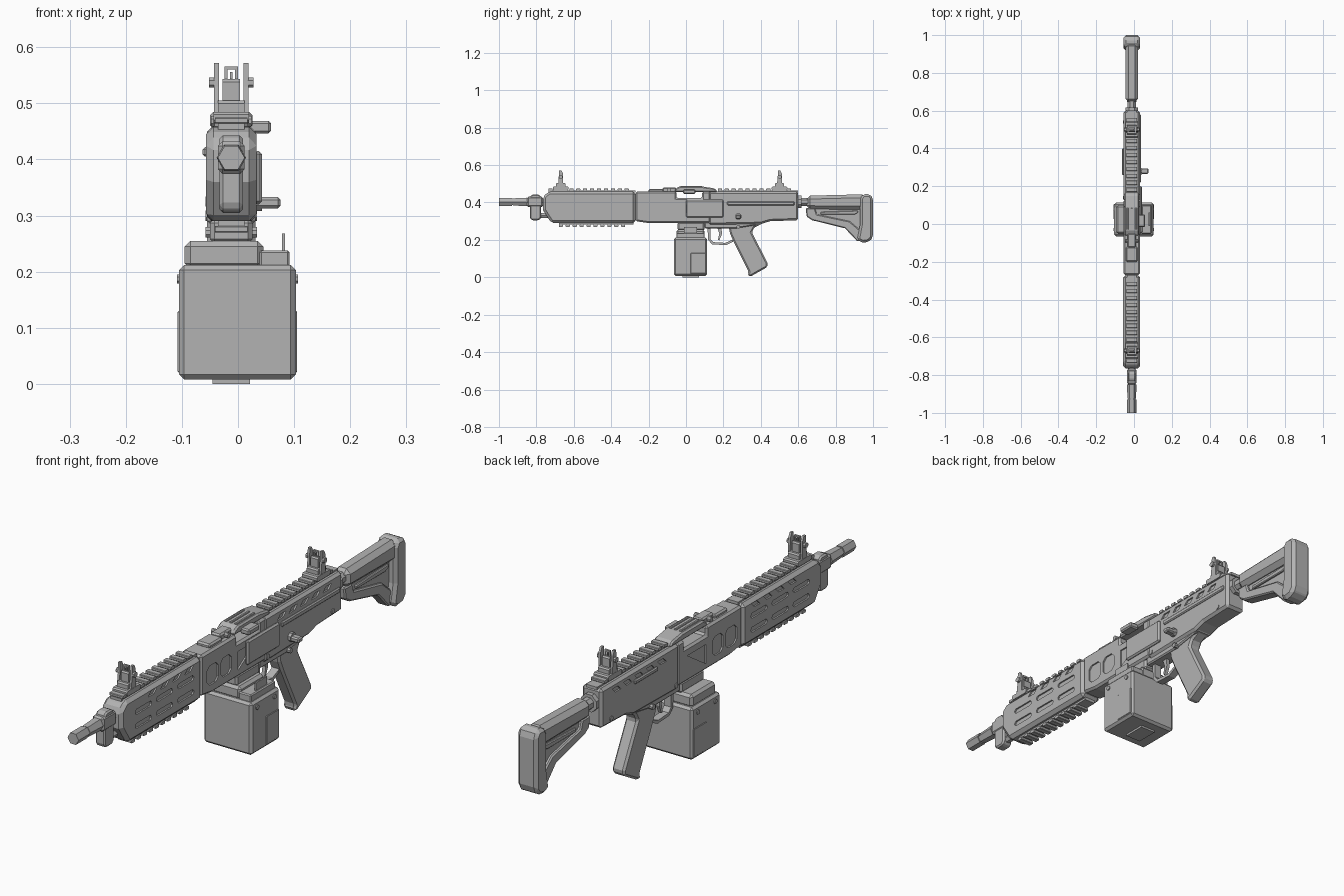
import bpy, bmesh, math
from mathutils import Matrix, Vector

if "Cube" in bpy.data.objects:
    bpy.data.objects.remove(bpy.data.objects["Cube"], do_unlink=True)

AXIS = -0.012  # sideways position of the bore line
metal = bpy.data.materials.new("plain grey")
metal.use_nodes = True
GREY = (0.45, 0.45, 0.45, 1)
metal.diffuse_color = GREY
metal.node_tree.nodes["Principled BSDF"].inputs["Base Color"].default_value = GREY


def add_prism(bm, outline, left, right):
    """Extrude a (y, z) outline between two x positions."""
    rings = [[bm.verts.new((x, y, z)) for y, z in outline] for x in (left, right)]
    count = len(outline)
    bm.faces.new(rings[0])
    bm.faces.new(rings[1][::-1])
    for i in range(count):
        j = (i + 1) % count
        bm.faces.new((rings[0][i], rings[1][i], rings[1][j], rings[0][j]))


def rect(y, z):
    return [(y[0], z[0]), (y[1], z[0]), (y[1], z[1]), (y[0], z[1])]


def clipped(y, z, c):
    """Rectangle with its corners cut off."""
    return [(y[0] + c, z[0]), (y[1] - c, z[0]), (y[1], z[0] + c), (y[1], z[1] - c),
            (y[1] - c, z[1]), (y[0] + c, z[1]), (y[0], z[1] - c), (y[0], z[0] + c)]


def to_object(name, bm):
    bmesh.ops.recalc_face_normals(bm, faces=bm.faces)
    mesh = bpy.data.meshes.new(name)
    bm.to_mesh(mesh)
    bm.free()
    ob = bpy.data.objects.new(name, mesh)
    bpy.context.collection.objects.link(ob)
    ob.location.x = AXIS
    mesh.materials.append(metal)
    return ob


def finish(ob, bevel=0, recesses=(), half=0, depth=0):
    """Chamfer the part, then sink the outlines into both of its sides."""
    if bevel:
        mod = ob.modifiers.new("chamfer", "BEVEL")
        mod.width, mod.segments, mod.limit_method = bevel, 1, "ANGLE"
        mod.angle_limit = math.radians(35)
    cutter = None
    if recesses:
        bm = bmesh.new()
        for outline in recesses:
            add_prism(bm, outline, half - depth, half + 0.03)
            add_prism(bm, outline, -half - 0.03, depth - half)
        cutter = to_object("recess_cutter", bm)
        cutter.hide_render = True
        mod = ob.modifiers.new("recess", "BOOLEAN")
        mod.object, mod.operation, mod.solver = cutter, "DIFFERENCE", "EXACT"
    bpy.context.view_layer.update()
    graph = bpy.context.evaluated_depsgraph_get()
    baked = bpy.data.meshes.new_from_object(ob.evaluated_get(graph))
    ob.modifiers.clear()
    ob.data = baked
    if cutter:
        bpy.data.objects.remove(cutter, do_unlink=True)
    return ob


def prism(name, outline, half, bevel=0.0, recesses=(), depth=0.006):
    bm = bmesh.new()
    add_prism(bm, outline, -half, half)
    return finish(to_object(name, bm), bevel, recesses, half, depth)


def box(name, x, y, z, bevel=0.0):
    bm = bmesh.new()
    add_prism(bm, rect(y, z), *x)
    return finish(to_object(name, bm), bevel)


def rod(name, start, end, r1, r2=None, sides=8, sections=None):
    """Faceted rod between two points."""
    start, end = Vector(start), Vector(end)
    axis = end - start
    bm = bmesh.new()
    turn = axis.to_track_quat("Z", "Y").to_matrix().to_4x4()
    place = Matrix.Translation((start + end) / 2) @ turn @ Matrix.Rotation(math.pi / sides, 4, "Z")
    bmesh.ops.create_cone(bm, cap_ends=True, segments=sides, radius1=r1,
                          radius2=r1 if r2 is None else r2, depth=axis.length, matrix=place)
    return to_object(name, bm)


def rail(name, y0, y1, low, high, flip=False):
    """Slotted accessory rail with a narrow base and wide teeth."""
    bm = bmesh.new()
    mid = (low + high) / 2
    base, teeth = ((mid, high), (low, mid)) if flip else ((low, mid), (mid, high))
    add_prism(bm, rect((y0, y1), base), -0.024, 0.024)
    pitch = 0.037
    for i in range(int((y1 - y0) / pitch)):
        y = y0 + i * pitch
        add_prism(bm, clipped((y, y + 0.022), teeth, 0.002), -0.029, 0.029)
    return to_object(name, bm)


def slanted(y, z, length=0.035, height=0.018):
    return [(y, z), (y + length, z), (y + length + height, z + height), (y + height, z + height)]


# Barrel and muzzle
BORE = 0.403
rod("barrel", (0, -0.95, BORE), (0, -0.7, BORE), 0.02, sides=6)
rod("muzzle", (0, -1, BORE), (0, -0.93, BORE), 0.024, sides=6)
rod("muzzle_collar", (0, -0.925, BORE), (0, -0.85, BORE), 0.022, 0.026, sides=6)
rod("gas_tube", (0, -0.8, 0.33), (0, -0.7, 0.33), 0.015, sides=6)
prism("gas_block", clipped((-0.835, -0.775), (0.305, 0.443), 0.012), 0.021, 0.006)
box("gas_block_band", (-0.024, 0.024), (-0.85, -0.765), (0.375, 0.432), 0.008)

# Handguard with two rows of long slots and slanted vents
vents = [clipped((y, y + 0.1), (z, z + 0.02), 0.007)
         for z in (0.33, 0.385) for y in (-0.68, -0.55, -0.42)]
vents += [slanted(-0.6 + i * 0.075, 0.425) for i in range(4)]
prism("handguard", [(-0.765, 0.36), (-0.72, 0.29), (-0.27, 0.29), (-0.27, 0.458),
                    (-0.735, 0.458), (-0.765, 0.43)], 0.045, 0.013, vents)
rail("top_front_rail", -0.735, -0.27, 0.453, 0.475)
rail("bottom_rail", -0.68, -0.28, 0.27, 0.293, flip=True)

# Receiver: front half with a feed opening, rear half sloping to the stock
panels = [clipped((-0.235, -0.165), (0.325, 0.4), 0.015),
          clipped((-0.15, -0.085), (0.325, 0.4), 0.015),
          [(-0.045, 0.39), (0.07, 0.39), (-0.045, 0.315)]]
prism("front_receiver", [(-0.27, 0.3), (-0.2, 0.29), (0.13, 0.29), (0.13, 0.458), (0.085, 0.458),
                         (0.085, 0.423), (-0.05, 0.423), (-0.05, 0.458), (-0.27, 0.458)],
      0.043, 0.008, panels)
windows = [slanted(0.2 + i * 0.07, 0.418) for i in range(5)]
prism("rear_receiver", [(0.12, 0.28), (0.4, 0.285), (0.45, 0.3), (0.6, 0.305),
                        (0.6, 0.458), (0.12, 0.458)], 0.043, 0.01, windows)
prism("lower_receiver", [(0.1, 0.262), (0.27, 0.262), (0.41, 0.285), (0.41, 0.33), (0.1, 0.33)],
      0.034, 0.005)
rail("top_rear_rail", 0.17, 0.6, 0.453, 0.475)
box("side_plate", (0.04, 0.055), (0.0, 0.2), (0.32, 0.415), 0.006)
box("left_rib", (0.04, 0.05), (0.22, 0.58), (0.385, 0.405), 0.004)
box("right_rib", (-0.051, -0.04), (0.26, 0.4), (0.405, 0.422), 0.004)

# Feed cover with raised ribs
prism("feed_cover", [(-0.06, 0.455), (0.17, 0.455), (0.155, 0.475), (0.09, 0.485),
                     (-0.035, 0.485), (-0.06, 0.472)], 0.038, 0.006)
for i in (-1, 0, 1):
    x = i * 0.022
    box("cover_rib", (x - 0.005, x + 0.005), (-0.03, 0.085), (0.48, 0.489), 0.002)
box("cover_front_block", (-0.03, 0.03), (-0.2, -0.12), (0.453, 0.472), 0.006)
box("cover_hinge", (-0.022, 0.022), (-0.125, -0.05), (0.453, 0.48), 0.006)
rod("hinge_pin", (-0.036, -0.09, 0.468), (0.036, -0.09, 0.468), 0.01)
box("cover_latch", (0.03, 0.071), (-0.015, 0.05), (0.446, 0.469), 0.005)

# Box magazine, stepped lid and feed neck
SHIFT = 0.011
box("magazine", (SHIFT - 0.104, SHIFT + 0.104), (-0.065, 0.113), (0.008, 0.212), 0.009)
box("magazine_foot", (-0.033, 0.033), (-0.02, 0.07), (0, 0.012))
box("lid_high", (-0.083, 0.057), (-0.052, 0.1), (0.205, 0.255), 0.01)
box("lid_low", (0.05, 0.104), (-0.052, 0.1), (0.205, 0.238), 0.004)
box("lid_tab", (0.09, 0.096), (-0.01, 0.06), (0.23, 0.268))
box("feed_neck", (-0.038, 0.038), (-0.045, 0.1), (0.25, 0.295), 0.008)
for side in (-1, 1):
    for y in (-0.03, 0.078):
        rod("magazine_rivet", (SHIFT + side * 0.1, y, 0.187), (SHIFT + side * 0.108, y, 0.187), 0.009)
    x = SHIFT + side * 0.1035
    box("magazine_side_panel", (x - 0.003, x + 0.003), (0.025, 0.105), (0.02, 0.13), 0.002)

# Pistol grip, trigger and guard
prism("grip", [(0.225, 0.29), (0.235, 0.235), (0.255, 0.19), (0.335, 0.03), (0.33, 0.01),
               (0.345, 0.004), (0.435, 0.055), (0.437, 0.075), (0.352, 0.24), (0.365, 0.265),
               (0.41, 0.29)], 0.027, 0.009)
prism("trigger_guard", [(0.115, 0.27), (0.118, 0.2), (0.14, 0.176), (0.215, 0.172), (0.25, 0.19),
                        (0.25, 0.202), (0.21, 0.184), (0.145, 0.188), (0.131, 0.205),
                        (0.131, 0.27)], 0.015)
prism("trigger", [(0.165, 0.27), (0.19, 0.27), (0.192, 0.23), (0.178, 0.197),
                  (0.171, 0.2), (0.178, 0.235)], 0.007)

# Selector lever and pins
rod("selector_pivot", (0.03, 0.28, 0.325), (0.055, 0.28, 0.325), 0.018)
prism_bits = [("selector_lever", (0.05, 0.088), (0.265, 0.295), (0.313, 0.333))]
for bit in prism_bits:
    box(*bit, 0.005)
for y, z in ((0.28, 0.27), (0.14, 0.3), (0.54, 0.325)):
    rod("receiver_pin", (-0.046, y, z), (0.046, y, z), 0.01)

# Folding sights
for name, y in (("front_sight", -0.67), ("rear_sight", 0.5)):
    bm = bmesh.new()
    for reach, low, high, half in ((0.042, 0.465, 0.485, 0.032), (0.025, 0.48, 0.505, 0.024),
                                   (0.012, 0.5, 0.543, 0.016)):
        add_prism(bm, clipped((y - reach, y + reach), (low, high), 0.005), -half, half)
    for side in (-1, 1):
        ear = [(y - 0.016, 0.48), (y + 0.014, 0.48), (y + 0.012, 0.555),
               (y + 0.004, 0.572), (y - 0.008, 0.572), (y - 0.01, 0.53)]
        add_prism(bm, ear, side * 0.022, side * 0.031)
        add_prism(bm, clipped((y - 0.01, y + 0.01), (0.528, 0.546), 0.005),
                  side * 0.03, side * 0.04)
        add_prism(bm, rect((y - 0.004, y + 0.004), (0.54, 0.565)), side * 0.007, side * 0.012)
    add_prism(bm, rect((y - 0.004, y + 0.004), (0.56, 0.566)), -0.012, 0.012)
    add_prism(bm, rect((y - 0.003, y + 0.003), (0.54, 0.556)), -0.002, 0.002)
    to_object(name, bm)

# Shoulder stock
rod("buffer_tube", (0, 0.58, BORE), (0, 0.68, BORE), 0.024)
rod("buffer_collar", (0, 0.6, BORE), (0, 0.618, BORE), 0.036)
prism("stock_body", [(0.645, 0.365), (0.96, 0.362), (0.96, 0.444), (0.645, 0.436)], 0.034, 0.018)
prism("stock_web", [(0.66, 0.37), (0.66, 0.33), (0.86, 0.275), (0.94, 0.21), (0.94, 0.37)], 0.012)
prism("stock_strut", [(0.64, 0.37), (0.645, 0.325), (0.675, 0.305), (0.85, 0.262), (0.915, 0.193),
                      (0.94, 0.193), (0.94, 0.245), (0.875, 0.3), (0.7, 0.337), (0.69, 0.37)],
      0.024, 0.005)
prism("stock_brace", [(0.72, 0.335), (0.9, 0.335), (0.92, 0.345), (0.92, 0.357), (0.72, 0.35)],
      0.02, 0.003)
prism("butt_pad", [(0.915, 0.2), (0.945, 0.185), (0.98, 0.19), (1, 0.215), (1, 0.425),
                   (0.985, 0.445), (0.945, 0.445), (0.93, 0.42), (0.93, 0.28)], 0.043, 0.014)
